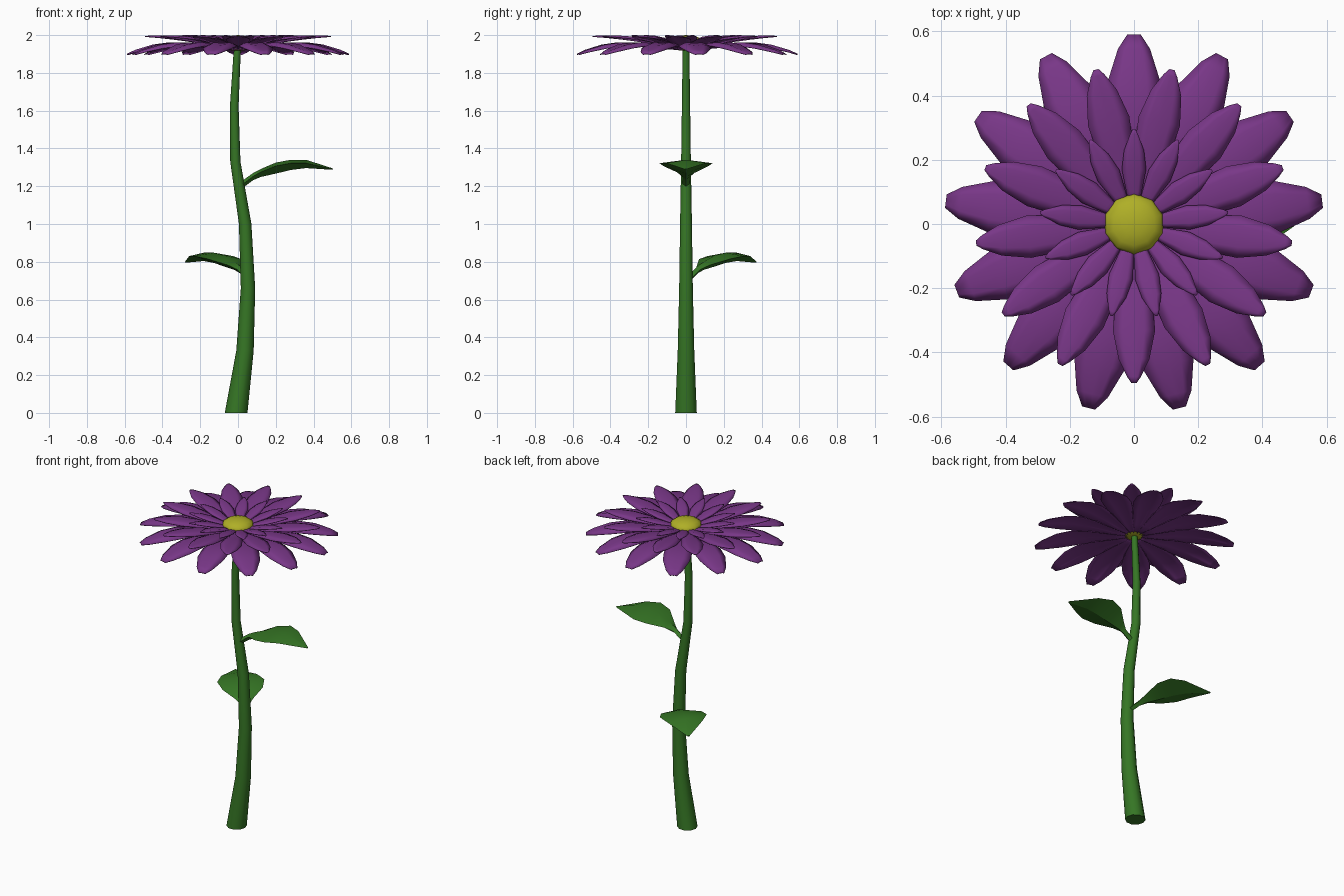
import bpy, bmesh, math
from mathutils import Matrix, Vector

if "Cube" in bpy.data.objects:
    bpy.data.objects.remove(bpy.data.objects["Cube"])


def material(name, rgb):
    m = bpy.data.materials.new(name)
    m.diffuse_color = (*rgb, 1)
    m.use_nodes = True
    m.node_tree.nodes["Principled BSDF"].inputs["Base Color"].default_value = m.diffuse_color
    return m


PURPLE = material("petal purple", (0.19, 0.038, 0.245))
GREEN = material("leaf green", (0.036, 0.18, 0.018))
YELLOW = material("centre yellow", (0.43, 0.43, 0.02))


def finish(bm, name, mat, angle=40):
    bmesh.ops.recalc_face_normals(bm, faces=bm.faces)
    me = bpy.data.meshes.new(name)
    bm.to_mesh(me)
    bm.free()
    me.materials.append(mat)
    ob = bpy.data.objects.new(name, me)
    bpy.context.collection.objects.link(ob)
    bpy.ops.object.select_all(action='DESELECT')
    ob.select_set(True)
    bpy.context.view_layer.objects.active = ob
    bpy.ops.object.shade_smooth_by_angle(angle=math.radians(angle))
    return ob


def loft(bm, rings):
    """Skin closed cross-sections and cap both ends."""
    vs = [[bm.verts.new(p) for p in r] for r in rings]
    n = len(vs[0])
    for a, b in zip(vs, vs[1:]):
        for i in range(n):
            j = (i + 1) % n
            bm.faces.new((a[i], a[j], b[j], b[i]))
    bm.faces.new(vs[0])
    bm.faces.new(vs[-1])


# Stem: (x, z, radius)
path = [(-0.01, 0, 0.06), (0.037, 0.33, 0.046), (0.053, 0.66, 0.038), (0.038, 1.0, 0.033),
        (-0.014, 1.33, 0.027), (-0.02, 1.62, 0.023), (-0.005, 1.9, 0.019), (0, 1.945, 0.018)]
bm = bmesh.new()
loft(bm, [[(x + r * math.cos(k * math.tau / 10), r * math.sin(k * math.tau / 10), z)
           for k in range(10)] for x, z, r in path])
finish(bm, "stem", GREEN, 50)

# Leaves: (distance, edge height, half width, rise of ridge, depth of keel)
LEAF = [(0.0, 0.0, 0.018, 0.02, 0.02), (0.06, 0.045, 0.02, 0.018, 0.02),
        (0.10, 0.068, 0.05, 0.016, 0.026), (0.18, 0.10, 0.12, 0.018, 0.04),
        (0.26, 0.115, 0.14, 0.018, 0.036), (0.34, 0.115, 0.105, 0.018, 0.026),
        (0.48, 0.084, 0.006, 0.004, 0.004)]


def leaf(name, base, turn):
    bm = bmesh.new()
    loft(bm, [[(u, w, z), (u, 0, z + up), (u, -w, z), (u, 0, z - dn)]
              for u, z, w, up, dn in LEAF])
    bmesh.ops.transform(bm, verts=bm.verts,
                        matrix=Matrix.Translation(base) @ Matrix.Rotation(math.radians(turn), 4, 'Z'))
    finish(bm, name, GREEN, 25)


leaf("upper_leaf", Vector((0.02, 0, 1.207)), 0)
leaf("lower_leaf", Vector((0.05, 0.02, 0.715)), 133)

# Petal rings: profile rows are (radius, height, half width)
OUTER = [(0.02, 1.925, 0.008), (0.12, 1.937, 0.032), (0.25, 1.957, 0.066), (0.36, 1.962, 0.084),
         (0.45, 1.95, 0.08), (0.545, 1.922, 0.05), (0.59, 1.902, 0.021)]
MIDDLE = [(0.03, 1.935, 0.01), (0.12, 1.95, 0.03), (0.23, 1.976, 0.056), (0.33, 1.992, 0.066),
          (0.42, 1.998, 0.048), (0.475, 1.997, 0.022), (0.495, 1.995, 0.008)]
INNER = [(0.04, 1.948, 0.01), (0.10, 1.966, 0.024), (0.17, 1.986, 0.038),
         (0.23, 1.997, 0.031), (0.28, 2.0, 0.012), (0.295, 2.0, 0.004)]


def petal_ring(name, profile, start, droop):
    bm = bmesh.new()
    for k in range(13):
        rot = Matrix.Rotation(math.radians(start) + k * math.tau / 13, 3, 'Z')
        rows = []
        for r, z, w in profile:
            # two soft lobes beside a shallow central groove, edges drooping
            rows.append([bm.verts.new(rot @ Vector((r, s * w, z - d * w)))
                         for s, d in ((-1, droop), (-0.5, 0), (0, 0.06), (0.5, 0), (1, droop))])
        for a, b in zip(rows, rows[1:]):
            for i in range(4):
                bm.faces.new((a[i], b[i], b[i + 1], a[i + 1]))
    ob = finish(bm, name, PURPLE, 60)
    mod = ob.modifiers.new("thickness", 'SOLIDIFY')
    mod.thickness = 0.004
    mod.offset = -1


petal_ring("outer_petals", OUTER, 90, 0.22)
petal_ring("middle_petals", MIDDLE, -90, 0.2)
petal_ring("inner_petals", INNER, 90, 0.2)

# Flower centre: flattened dome
bm = bmesh.new()
bmesh.ops.create_uvsphere(bm, u_segments=10, v_segments=8, radius=1)
bmesh.ops.transform(bm, verts=bm.verts,
                    matrix=Matrix.Translation((0, 0, 1.958)) @ Matrix.Diagonal((0.095, 0.095, 0.042, 1)))
finish(bm, "flower_centre", YELLOW, 60)
